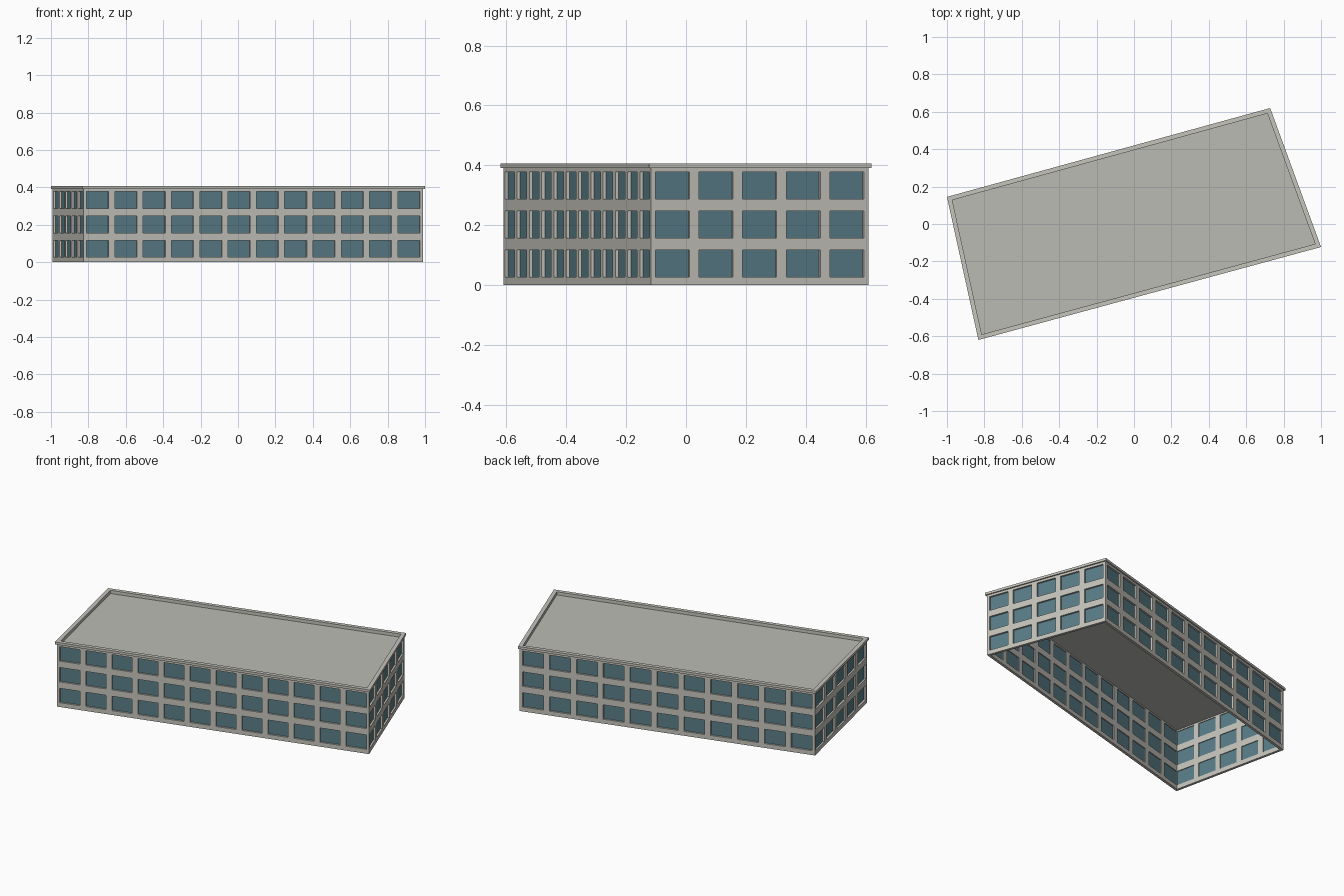
import bpy, bmesh
from mathutils import Vector

cube = bpy.data.objects.get("Cube")
if cube:
    bpy.data.objects.remove(cube, do_unlink=True)


def material(name, rgb):
    m = bpy.data.materials.new(name)
    m.use_nodes = True
    m.diffuse_color = (*rgb, 1)
    m.node_tree.nodes["Principled BSDF"].inputs["Base Color"].default_value = (*rgb, 1)
    return m


CONCRETE = material("warm grey concrete", (0.56, 0.55, 0.50))
ROOFING = material("grey roofing", (0.50, 0.50, 0.46))
GLASS = material("blue grey glass", (0.10, 0.205, 0.245))

# Outer edge of the roof coping, counter-clockwise from the front left of the plan
OUTLINE = [Vector(p) for p in ((-0.832, -0.62), (1.0, -0.123), (0.728, 0.62), (-1.0, 0.145))]
BAYS = (12, 5, 11, 5)
OVERHANG, THICKNESS, RECESS = 0.008, 0.016, 0.011
WALL_TOP, COPING_TOP, ROOF_Z = 0.391, 0.406, 0.386
SILL, WINDOW_H, STOREY, STOREYS = 0.027, 0.09, 0.13, 3
GAP = 0.11  # share of a bay on each side of its window


def inset(points, d):
    """Move every edge of a convex plan inwards by d."""
    out = []
    for i, p in enumerate(points):
        a = (p - points[i - 1]).normalized()
        b = (points[(i + 1) % len(points)] - p).normalized()
        out.append(p + (b - a) * (d / (a.x * b.y - a.y * b.x)))
    return out


def finish(name, bm, mat):
    bmesh.ops.remove_doubles(bm, verts=bm.verts, dist=1e-5)
    mesh = bpy.data.meshes.new(name)
    bm.to_mesh(mesh)
    bm.free()
    mesh.materials.append(mat)
    obj = bpy.data.objects.new(name, mesh)
    bpy.context.collection.objects.link(obj)
    return obj


def quad(bm, a, b, z0, z1):
    bm.faces.new([bm.verts.new((p.x, p.y, z)) for p, z in ((a, z0), (b, z0), (b, z1), (a, z1))])


# Facade: a grid on each side, with the window cells left open
plan = inset(OUTLINE, OVERHANG)
walls, panes = bmesh.new(), bmesh.new()
levels = [0]
for s in range(STOREYS):
    levels += [SILL + s * STOREY, SILL + s * STOREY + WINDOW_H]
levels.append(WALL_TOP)

for i, bays in enumerate(BAYS):
    start, end = plan[i], plan[(i + 1) % 4]
    along = (end - start).normalized()
    inward = Vector((-along.y, along.x)) * RECESS
    stops = [0]
    for n in range(bays):
        stops += [(n + GAP) / bays, (n + 1 - GAP) / bays]
    stops.append(1)
    for u in range(len(stops) - 1):
        a, b = start.lerp(end, stops[u]), start.lerp(end, stops[u + 1])
        for v in range(len(levels) - 1):
            if u % 2 and v % 2:
                quad(panes, a + inward, b + inward, levels[v], levels[v + 1])
            else:
                quad(walls, a, b, levels[v], levels[v + 1])

wall_obj = finish("outer_walls", walls, CONCRETE)
solid = wall_obj.modifiers.new("wall_thickness", "SOLIDIFY")
solid.thickness = THICKNESS
solid.offset = -1
solid.use_even_offset = True
finish("window_panes", panes, GLASS)

# Coping around the top of the walls
bm = bmesh.new()
inner = inset(OUTLINE, OVERHANG + THICKNESS)
for i in range(4):
    j = (i + 1) % 4
    quad(bm, OUTLINE[i], OUTLINE[j], WALL_TOP, COPING_TOP)
    quad(bm, inner[j], inner[i], WALL_TOP, COPING_TOP)
    for z in (WALL_TOP, COPING_TOP):
        ring = [OUTLINE[i], OUTLINE[j], inner[j], inner[i]]
        bm.faces.new([bm.verts.new((p.x, p.y, z)) for p in ring])
bmesh.ops.remove_doubles(bm, verts=bm.verts, dist=1e-5)
bmesh.ops.recalc_face_normals(bm, faces=bm.faces)
finish("roof_coping", bm, CONCRETE)

# Flat roof deck
bm = bmesh.new()
bm.faces.new([bm.verts.new((p.x, p.y, ROOF_Z)) for p in inner])
finish("roof_deck", bm, ROOFING)
